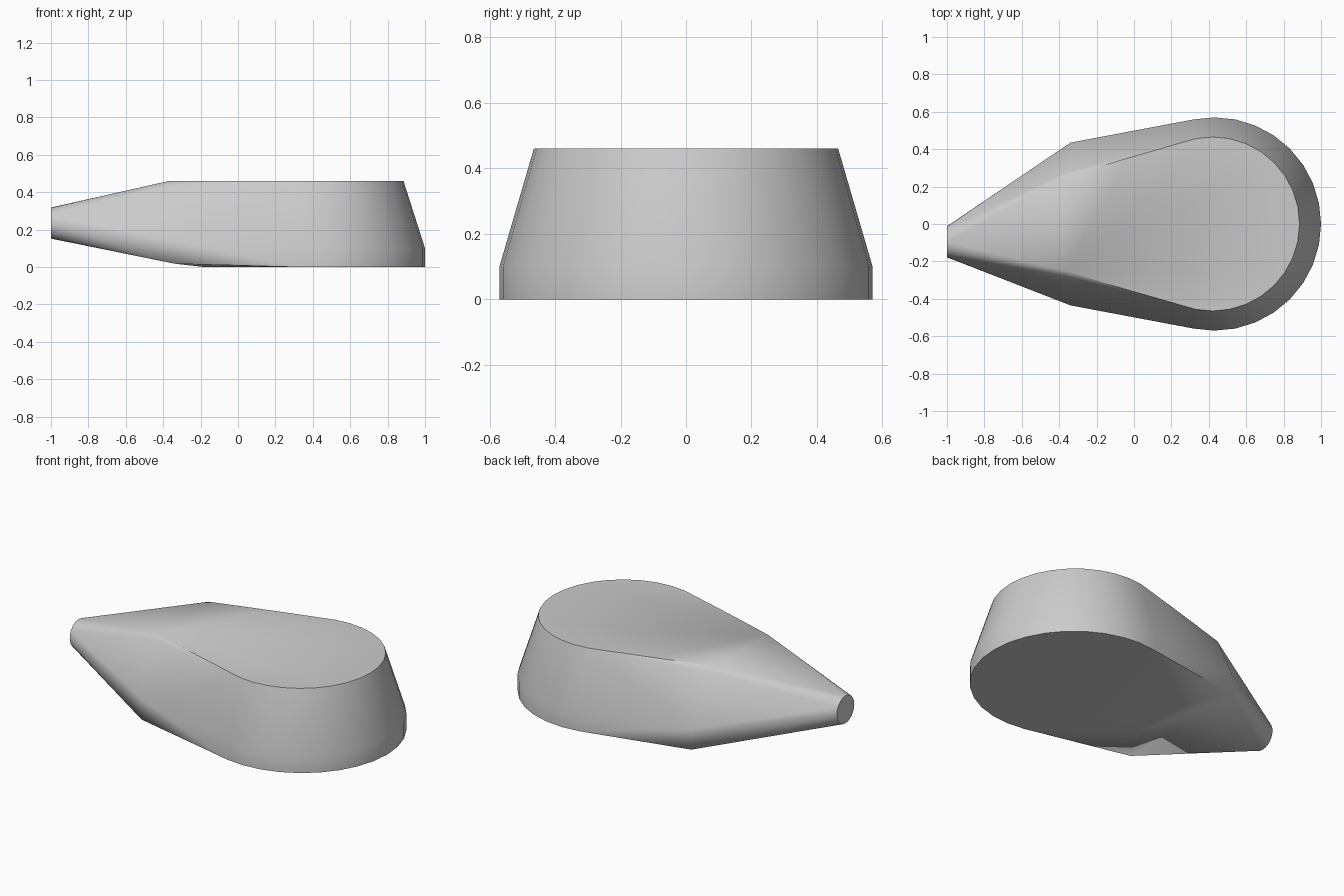
import bpy, bmesh, math

cube = bpy.data.objects.get("Cube")
if cube:
    bpy.data.objects.remove(cube, do_unlink=True)

# One plain grey for the whole body
grey = bpy.data.materials.new("plain_grey")
grey.use_nodes = True
colour = (0.6, 0.6, 0.6, 1)
grey.diffuse_color = colour
grey.node_tree.nodes["Principled BSDF"].inputs["Base Color"].default_value = colour


def round_end(cx, radius, z, steps):
    """Rounded nose arc, symmetric about the x axis."""
    angles = [math.radians(i * 11.25) for i in range(-steps, steps + 1)]
    return [(cx + radius * math.cos(a), radius * math.sin(a), z) for a in angles]


points = []
# Upright foot, then the smaller flat top
points += round_end(0.43, 0.57, 0.0, 9)
points += round_end(0.43, 0.57, 0.1, 9)
points += round_end(0.42, 0.465, 0.46, 10)

# Shoulders where the body starts to taper
for side in (-1, 1):
    points += [(-0.03, side * 0.353, 0.46),
               (-0.37, side * 0.25, 0.46),
               (-0.36, side * 0.28, 0.435),
               (-0.34, side * 0.435, 0.14),
               (-0.34, side * 0.435, 0.018),
               (-0.18, side * 0.2, 0.0)]

# Round tail tip, set a little to one side
for i in range(24):
    a = math.tau * i / 24
    points.append((-1, -0.095 + 0.083 * math.cos(a), 0.235 + 0.083 * math.sin(a)))

# Skin the sections
bm = bmesh.new()
for p in points:
    bm.verts.new(p)
hull = bmesh.ops.convex_hull(bm, input=bm.verts)
loose = [v for v in bm.verts if not v.link_faces]
bmesh.ops.delete(bm, geom=loose, context='VERTS')
bmesh.ops.dissolve_limit(bm, angle_limit=math.radians(0.5),
                         verts=bm.verts, edges=bm.edges)
bmesh.ops.recalc_face_normals(bm, faces=bm.faces)

mesh = bpy.data.meshes.new("tapered_body")
bm.to_mesh(mesh)
bm.free()
mesh.materials.append(grey)
body = bpy.data.objects.new("tapered_body", mesh)
bpy.context.collection.objects.link(body)

# Soft sides, crisp rim, base and tip
bpy.ops.object.select_all(action='DESELECT')
body.select_set(True)
bpy.context.view_layer.objects.active = body
bpy.ops.object.shade_smooth_by_angle(angle=math.radians(40))
